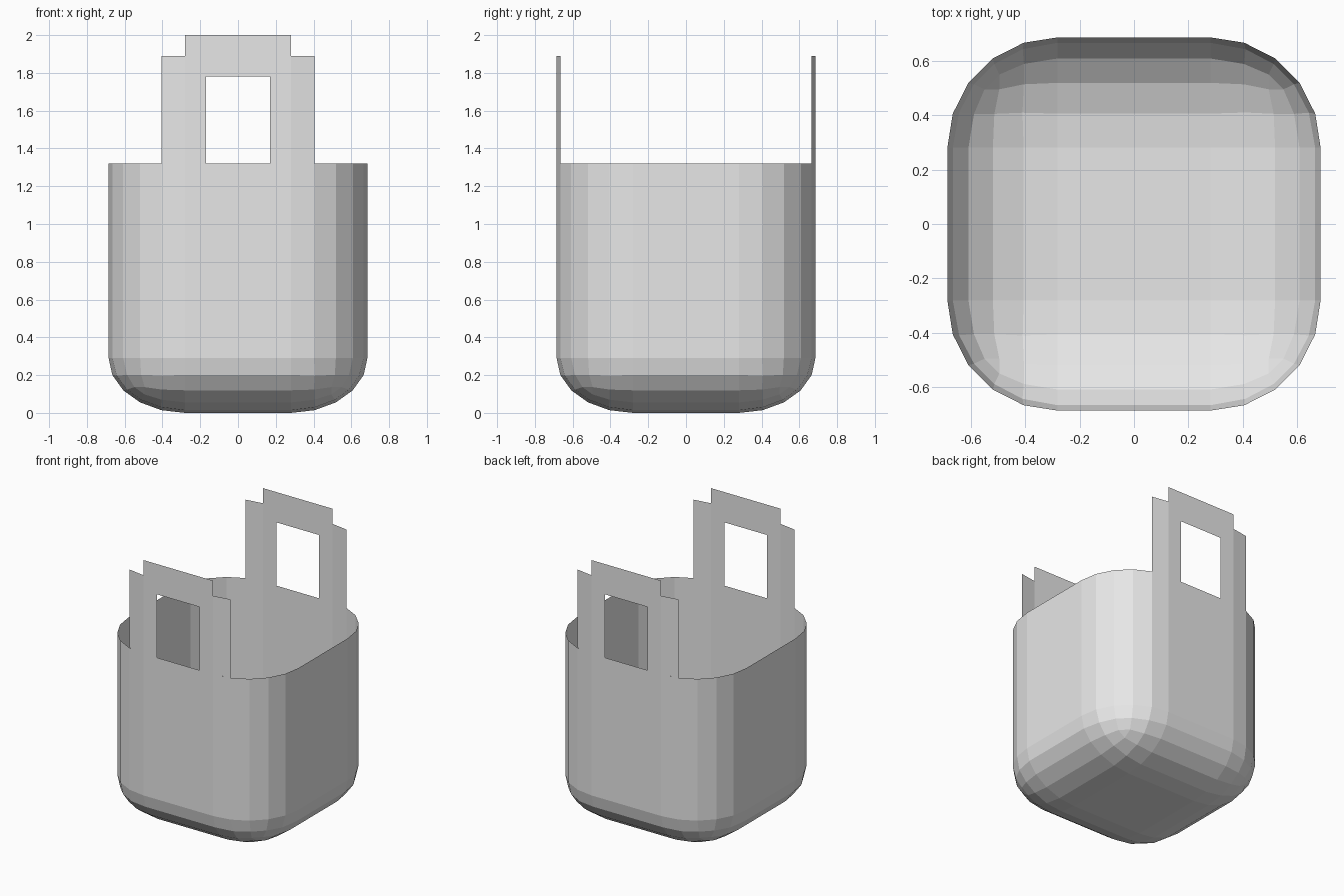
import bpy
import bmesh

cube = bpy.data.objects.get("Cube")
if cube:
    bpy.data.objects.remove(cube, do_unlink=True)

HALF = 0.685       # half width of the basket
RADIUS = 0.405     # corner radius in plan
FLAT = HALF - RADIUS
BASE_H = 0.29      # height of the rounded base
RIM = 1.32         # height of the rim

grey = bpy.data.materials.new("plain grey")
grey.use_nodes = True
colour = (0.8, 0.8, 0.8, 1)
grey.diffuse_color = colour
grey.node_tree.nodes["Principled BSDF"].inputs["Base Color"].default_value = colour


def make_object(name, bm):
    mesh = bpy.data.meshes.new(name)
    bm.to_mesh(mesh)
    bm.free()
    mesh.materials.append(grey)
    obj = bpy.data.objects.new(name, mesh)
    bpy.context.collection.objects.link(obj)
    return obj


# Open basket: a rounded box with its top removed and its walls drawn up to the rim
bm = bmesh.new()
bmesh.ops.create_cube(bm, size=2 * HALF)
bmesh.ops.bevel(bm, geom=bm.edges[:], offset=RADIUS, offset_type='OFFSET',
                segments=5, profile=0.5, affect='EDGES')
top = [v for v in bm.verts if v.co.z > FLAT + 0.01]
bmesh.ops.delete(bm, geom=top, context='VERTS')
for v in bm.verts:
    if v.co.z > 0:
        v.co.z = RIM
    else:
        v.co.z = (v.co.z + HALF) * BASE_H / RADIUS
make_object("basket_body", bm)

# Handles: thin sheets that continue the front and back walls, with a grip hole
WING_X, WING_Y = 0.405, 0.665
HOLE_X = 0.17
xs = [-WING_X, -FLAT, -HOLE_X, HOLE_X, FLAT, WING_X]
zs = [RIM, 1.78, 1.89, 2.0]

for name, side in (("front_handle", -1), ("back_handle", 1)):
    bm = bmesh.new()
    grid = [[bm.verts.new((x, side * (WING_Y if abs(x) == WING_X else HALF), z))
             for x in xs] for z in zs]
    for row in range(len(zs) - 1):
        for col in range(len(xs) - 1):
            hole = row == 0 and col == 2
            notch = row == 2 and col in (0, 4)
            if hole or notch:
                continue
            quad = [grid[row][col], grid[row][col + 1],
                    grid[row + 1][col + 1], grid[row + 1][col]]
            bm.faces.new(quad if side < 0 else quad[::-1])
    loose = [v for v in bm.verts if not v.link_faces]
    bmesh.ops.delete(bm, geom=loose, context='VERTS')
    make_object(name, bm)
